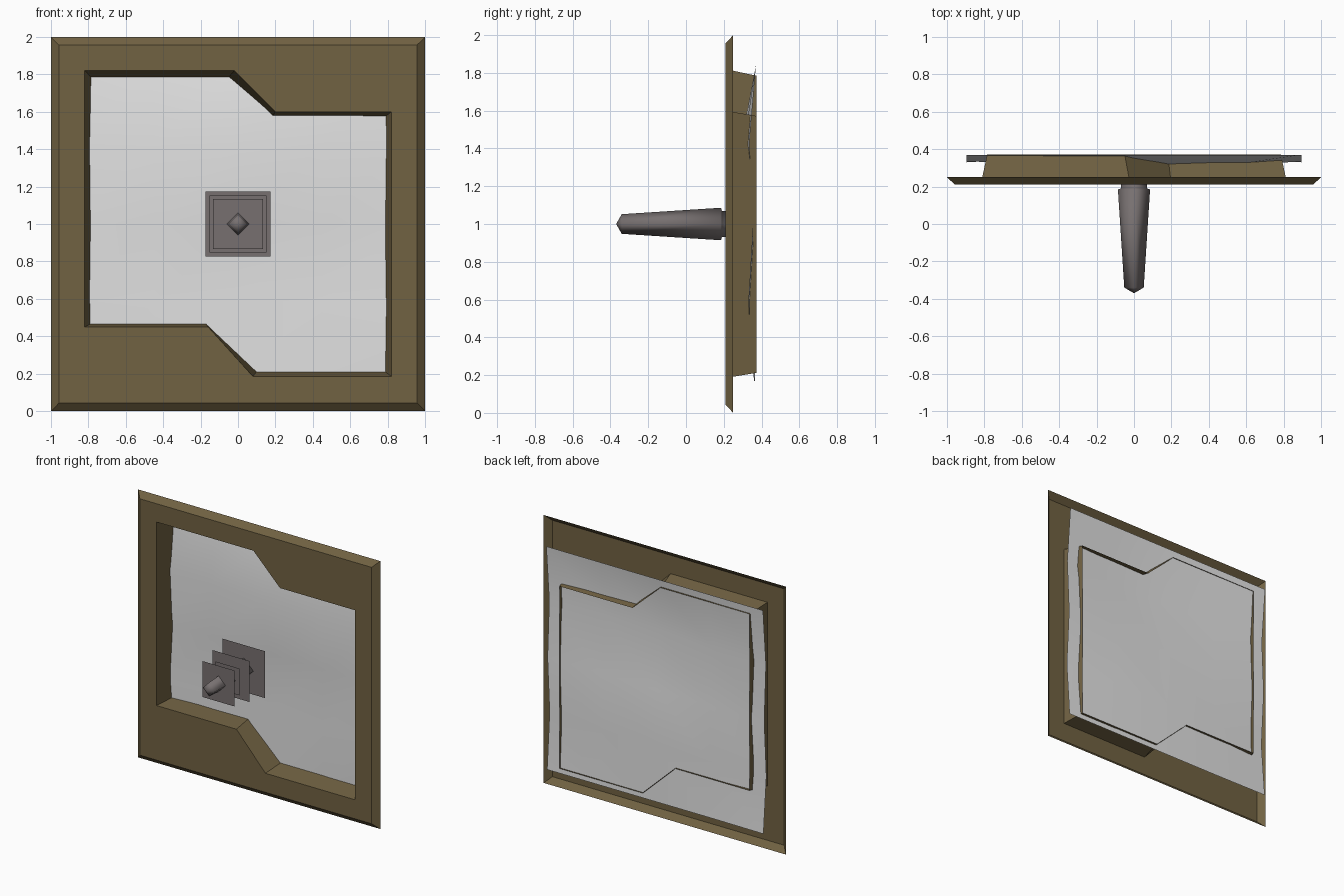
import bpy, bmesh, math

if "Cube" in bpy.data.objects:
    bpy.data.objects.remove(bpy.data.objects["Cube"])


def material(name, rgb):
    m = bpy.data.materials.new(name)
    m.diffuse_color = (*rgb, 1)
    m.use_nodes = True
    m.node_tree.nodes["Principled BSDF"].inputs["Base Color"].default_value = m.diffuse_color
    return m


WOOD = material("brown_wood", (0.165, 0.122, 0.055))
PAPER = material("pale_sheet", (0.77, 0.77, 0.77))
GREY = material("dark_grey", (0.185, 0.163, 0.163))


def make_object(name, bm, mat, smooth=False):
    mesh = bpy.data.meshes.new(name)
    bm.to_mesh(mesh)
    bm.free()
    mesh.materials.append(mat)
    for p in mesh.polygons:
        p.use_smooth = smooth
    ob = bpy.data.objects.new(name, mesh)
    bpy.context.collection.objects.link(ob)
    return ob


def loop(bm, points, y):
    return [bm.verts.new((x, y, z)) for x, z in points]


def skin(bm, a, b):
    n = len(a)
    for i in range(n):
        j = (i + 1) % n
        bm.faces.new((a[i], a[j], b[j], b[i]))


def square(h, cz=1.0):
    return [(-h, cz - h), (h, cz - h), (h, cz + h), (-h, cz + h)]


# Frame: chamfered square front with a stepped opening and tapering inner walls
opening = [(-.82, 1.82), (-.02, 1.82), (.2, 1.6), (.82, 1.6),
           (.82, .185), (.08, .185), (-.16, .45), (-.82, .45)]
inner = [(-.785, 1.785), (-.05, 1.785), (.18, 1.572), (.785, 1.572),
         (.785, .212), (.1, .212), (-.17, .467), (-.785, .467)]
bm = bmesh.new()
rim_back = loop(bm, square(1.0), .25)
rim_front = loop(bm, square(.957), .21)
hole_front = loop(bm, opening, .21)
hole_back = loop(bm, inner, .372)
skin(bm, rim_back, rim_front)
skin(bm, hole_front, hole_back)
edges = [bm.edges.get((l[i], l[i - 1])) for l in (rim_front, hole_front) for i in range(len(l))]
bmesh.ops.triangle_fill(bm, edges=edges, use_beauty=True, normal=(0, -1, 0))
bmesh.ops.recalc_face_normals(bm, faces=bm.faces[:])
front = next(f for f in bm.faces if all(abs(v.co.y - .21) < 1e-4 for v in f.verts))
if front.normal.y > 0:
    bmesh.ops.reverse_faces(bm, faces=bm.faces[:])
make_object("frame", bm, WOOD)

# Rippled sheet behind the opening: depth of each row, bottom to top
depths = [[.365, .36, .36, .36, .36],
          [.33, .355, .36, .355, .33],
          [.355, .355, .355, .355, .355],
          [.335, .32, .29, .305, .335],
          [.37, .37, .37, .37, .37]]
bm = bmesh.new()
grid = [[bm.verts.new((-.895 + 1.79 * i / 4, y, .17 + 1.67 * r / 4)) for i, y in enumerate(row)]
        for r, row in enumerate(depths)]
for r in range(4):
    for i in range(4):
        bm.faces.new((grid[r][i], grid[r][i + 1], grid[r + 1][i + 1], grid[r + 1][i]))
make_object("back_sheet", bm, PAPER, True)

# Four-sided tapering spike pointing forwards, with a small collar at its base
bm = bmesh.new()
rings = []
for y, r in [(-.34, .052), (.185, .086), (.19, .07), (.21, .07)]:
    rings.append(loop(bm, [(r, 1), (0, 1 + r), (-r, 1), (0, 1 - r)], y))
for a, b in zip(rings, rings[1:]):
    skin(bm, a, b)
tip = bm.verts.new((0, -.37, 1))
for i in range(4):
    bm.faces.new((tip, rings[0][i], rings[0][i - 1]))
bm.faces.new(rings[-1])
bmesh.ops.recalc_face_normals(bm, faces=bm.faces[:])
make_object("spike", bm, GREY, True)

# Thin square plates threaded on the spike
for k, (y, h) in enumerate([(.07, .175), (-.08, .153), (-.125, .10), (-.23, .134)]):
    bm = bmesh.new()
    bm.faces.new(loop(bm, square(h), y))
    make_object(f"square_plate_{k + 1}", bm, GREY)
